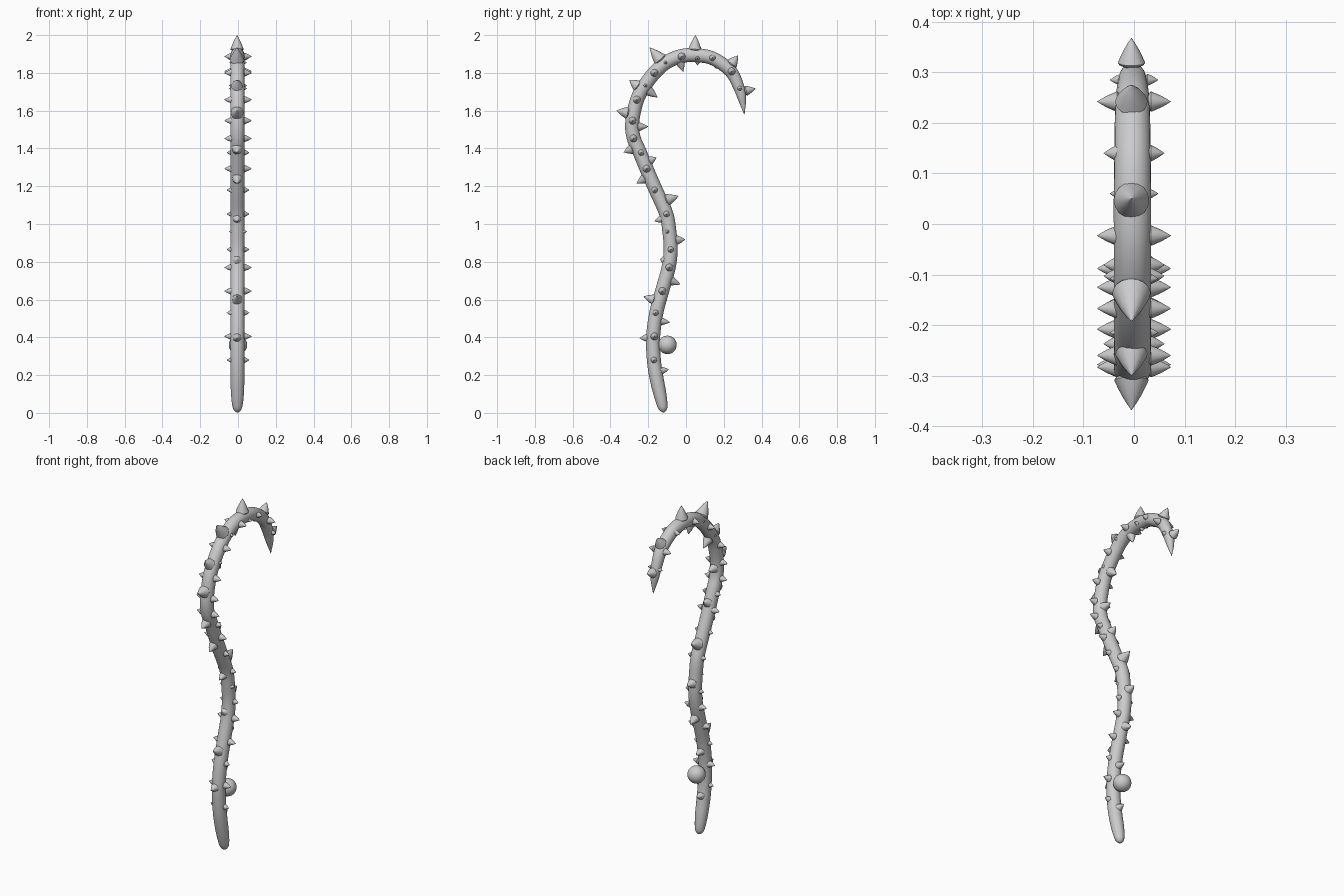
import bpy, bmesh, math
from mathutils import Vector

if "Cube" in bpy.data.objects:
    bpy.data.objects.remove(bpy.data.objects["Cube"])

CX = -0.003
R = 0.037

# Shaft centreline (y, z, radius factor), bottom to hooked tip
PATH = [(-.119, .003, .12), (-.12, .012, .45), (-.124, .035, .72), (-.138, .10, .92), (-.157, .19, 1),
        (-.17, .28, 1), (-.174, .40, 1), (-.157, .53, 1), (-.125, .65, 1),
        (-.092, .77, 1), (-.081, .865, 1), (-.088, .96, 1), (-.105, 1.055, 1),
        (-.16, 1.18, 1), (-.208, 1.29, 1), (-.245, 1.38, 1), (-.278, 1.46, 1),
        (-.284, 1.545, 1), (-.258, 1.66, 1), (-.217, 1.735, 1), (-.167, 1.80, 1),
        (-.105, 1.855, 1), (-.025, 1.889, 1), (.06, 1.893, 1), (.145, 1.875, .97),
        (.236, 1.81, .92), (.281, 1.72, .78), (.297, 1.66, .58), (.309, 1.58, .03)]


def catmull(pts, n=6):
    p = [Vector(q) for q in pts]
    p = [2 * p[0] - p[1]] + p + [2 * p[-1] - p[-2]]
    out = []
    for i in range(1, len(p) - 2):
        a, b, c, d = p[i - 1:i + 3]
        for k in range(n):
            t = k / n
            out.append(0.5 * (2 * b + (c - a) * t + (2 * a - 5 * b + 4 * c - d) * t ** 2
                              + (3 * b - a - 3 * c + d) * t ** 3))
    return out + [p[-2]]


LINE = catmull(PATH)


def finish(bm, name, angle=40):
    bmesh.ops.recalc_face_normals(bm, faces=bm.faces)
    me = bpy.data.meshes.new(name)
    bm.to_mesh(me)
    bm.free()
    ob = bpy.data.objects.new(name, me)
    bpy.context.collection.objects.link(ob)
    bpy.ops.object.select_all(action='DESELECT')
    ob.select_set(True)
    bpy.context.view_layer.objects.active = ob
    bpy.ops.object.shade_smooth_by_angle(angle=math.radians(angle))
    return ob


def skin(bm, rings):
    n = len(rings[0])
    for a, b in zip(rings, rings[1:]):
        for i in range(n):
            j = (i + 1) % n
            bm.faces.new((a[i], a[j], b[j], b[i]))
    bm.faces.new(rings[0][::-1])
    bm.faces.new(rings[-1])


# Shaft: round tube swept along the centreline
bm = bmesh.new()
rings = []
for i, p in enumerate(LINE):
    t = LINE[min(i + 1, len(LINE) - 1)] - LINE[max(i - 1, 0)]
    nrm = Vector((0, -t.y, t.x)).normalized()
    c, r = Vector((CX, p.x, p.y)), R * max(p.z, .02)
    rings.append([bm.verts.new(c + r * (math.cos(a) * nrm + math.sin(a) * Vector((1, 0, 0))))
                  for a in (k * math.tau / 24 for k in range(24))])
skin(bm, rings)
finish(bm, "shaft", 60)


def add_spike(bm, base, tip, r):
    # Slightly bulging cone with a rounded underside
    axis = tip - base
    h, d = axis.length, axis.normalized()
    u = d.orthogonal().normalized()
    v = d.cross(u)
    prof = [(.6, -.3 * r), (.93, -.13 * r), (1, 0), (.84, .2 * h), (.58, .5 * h), (.3, .76 * h), (.01, h)]
    skin(bm, [[bm.verts.new(base + d * z + r * s * (math.cos(a) * u + math.sin(a) * v))
               for a in (k * math.tau / 16 for k in range(16))] for s, z in prof])


# Front and back thorns: tip (y, z) and base radius, grown from the nearest shaft point
THORNS = [(-.246, .395, .023), (-.225, .617, .028), (-.137, .815, .024), (-.167, 1.014, .022),
          (-.262, 1.215, .027), (-.33, 1.38, .028), (-.368, 1.60, .034), (-.30, 1.763, .032),
          (-.193, 1.935, .038), (.05, 2.0, .035), (.275, 1.892, .032), (.368, 1.717, .027),
          (-.09, .23, .022), (-.084, .48, .022), (-.03, .68, .026), (-.003, .918, .027),
          (-.04, 1.148, .034), (-.156, 1.352, .026), (-.2, 1.516, .026), (-.15, 1.67, .028),
          (-.015, 1.805, .025), (.062, 1.84, .016), (.155, 1.825, .016)]
bm = bmesh.new()
for y, z, r in THORNS:
    near = min(LINE, key=lambda q: (q.x - y) ** 2 + (q.y - z) ** 2)
    c, tip = Vector((-.005, near.x, near.y)), Vector((-.005, y, z))
    add_spike(bm, c + (tip - c).normalized() * R * .85, tip, r)
finish(bm, "edge_thorns")

# Side thorns, mirrored left and right: (y, z) and size class
SIZE = {'b': (.020, .073), 'm': (.016, .060), 's': (.012, .048)}
SIDE = [(-.17, .28, 'm'), (-.167, .405, 'b'), (-.161, .53, 'm'), (-.125, .645, 'b'), (-.088, .77, 'b'),
        (-.081, .865, 'm'), (-.098, .96, 's'), (-.103, 1.053, 'm'), (-.166, 1.18, 'm'),
        (-.208, 1.293, 'b'), (-.237, 1.378, 'm'), (-.278, 1.453, 'b'), (-.283, 1.547, 'b'),
        (-.26, 1.658, 'b'), (-.215, 1.733, 's'), (-.167, 1.80, 'b'), (-.108, 1.855, 's'),
        (-.023, 1.887, 'b'), (.06, 1.878, 's'), (.14, 1.88, 'm'), (.242, 1.808, 'b'), (.285, 1.718, 's')]
bm = bmesh.new()
for y, z, k in SIDE:
    r, x = SIZE[k]
    for s in (-1, 1):
        start = .034 if k != 's' else .027
        add_spike(bm, Vector((s * start, y, z)), Vector((s * x, y, z)), r)
finish(bm, "side_thorns")

# Round knob at the grip
bm = bmesh.new()
bmesh.ops.create_uvsphere(bm, u_segments=32, v_segments=16, radius=.049)
bmesh.ops.translate(bm, verts=bm.verts, vec=(0, -.098, .36))
finish(bm, "grip_knob", 60)
